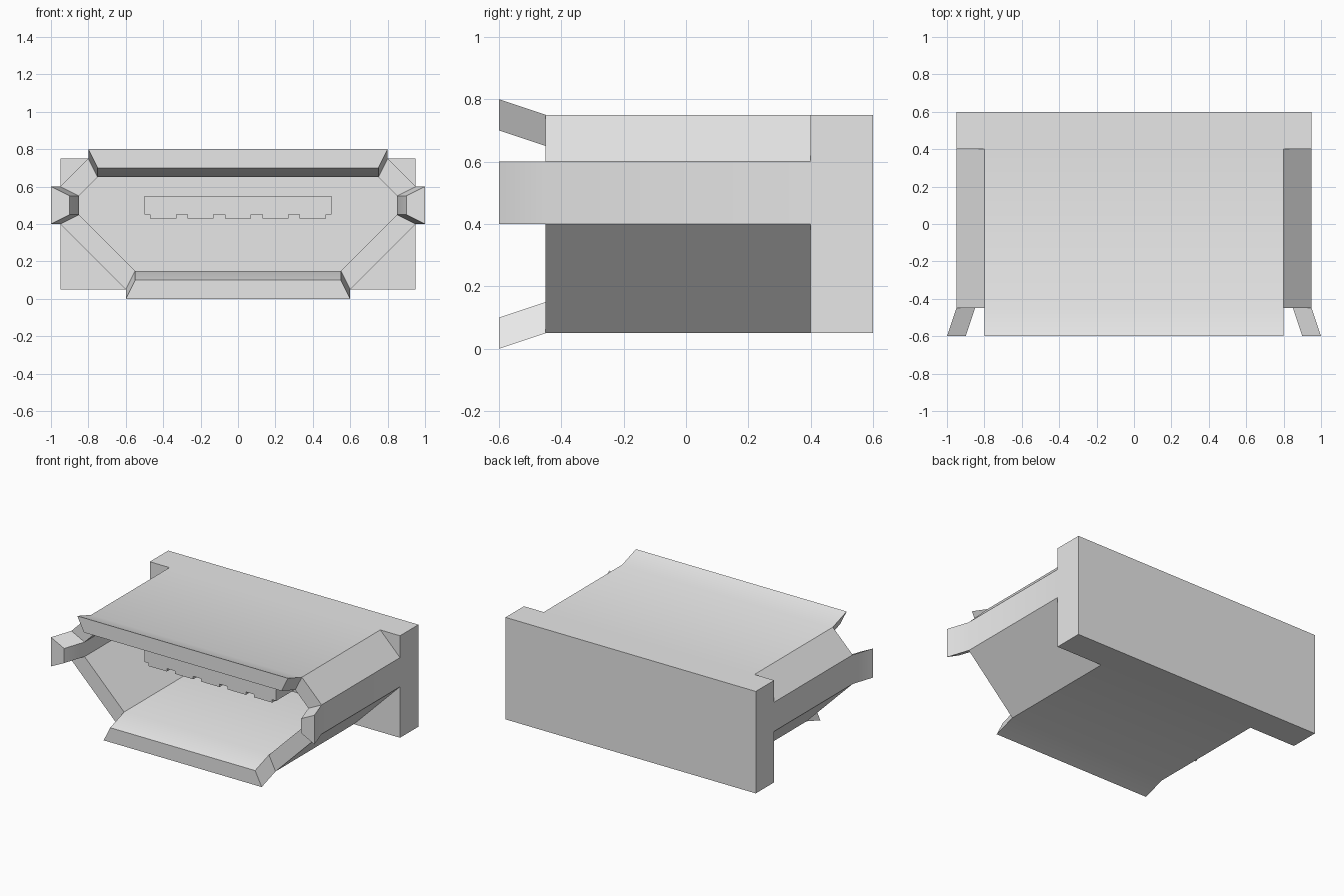
import bpy
import bmesh
import math
from mathutils import Vector

if "Cube" in bpy.data.objects:
    bpy.data.objects.remove(bpy.data.objects["Cube"], do_unlink=True)

# One light grey metal for every part
grey = bpy.data.materials.new("light_grey")
grey.use_nodes = True
grey.diffuse_color = (0.8, 0.8, 0.8, 1)
grey.node_tree.nodes["Principled BSDF"].inputs["Base Color"].default_value = (0.8, 0.8, 0.8, 1)


def finish(bm, name):
    bmesh.ops.recalc_face_normals(bm, faces=bm.faces)
    mesh = bpy.data.meshes.new(name)
    bm.to_mesh(mesh)
    bm.free()
    mesh.materials.append(grey)
    obj = bpy.data.objects.new(name, mesh)
    bpy.context.collection.objects.link(obj)
    return obj


def box(name, x, y, z):
    bm = bmesh.new()
    bmesh.ops.create_cube(bm, size=1)
    for v in bm.verts:
        v.co = [(r[0] + r[1]) / 2 + c * (r[1] - r[0]) for r, c in zip((x, y, z), v.co)]
    return finish(bm, name)


def mirrored(half):
    return half + [(-x, z) for x, z in reversed(half)]


FLARE_Y, RIM_Y, BLOCK_Y, BACK_Y = -0.6, -0.45, 0.4, 0.6
outer = mirrored([(0.6, 0.05), (0.95, 0.4), (0.95, 0.6), (0.8, 0.75)])
inner = mirrored([(0.55, 0.15), (0.85, 0.45), (0.85, 0.55), (0.75, 0.65)])
# Outward direction of the flared lip on each straight side, by edge index
flares = {1: (1, 0), 3: (0, 1), 5: (-1, 0), 7: (0, -1)}

bm = bmesh.new()


def ring(points, y):
    return [bm.verts.new((x, y, z)) for x, z in points]


def bridge(a, b):
    for i in range(len(a)):
        j = (i + 1) % len(a)
        bm.faces.new((a[i], a[j], b[j], b[i]))


# Eight-sided tube with a closed cavity
out_rim, out_end = ring(outer, RIM_Y), ring(outer, BLOCK_Y)
in_rim, in_end = ring(inner, RIM_Y), ring(inner, BLOCK_Y)
bridge(out_rim, out_end)
bridge(in_rim, in_end)
bm.faces.new(in_end)

# Rim: plain on the diagonals, flared lips on the straight sides
for i in range(8):
    j = (i + 1) % 8
    base = [out_rim[i], out_rim[j], in_rim[j], in_rim[i]]
    if i in flares:
        dx, dz = flares[i]
        shift = Vector((0.05 * dx, FLARE_Y - RIM_Y, 0.05 * dz))
        tip = [bm.verts.new(v.co + shift) for v in base]
        bridge(base, tip)
        bm.faces.new(tip)
    else:
        bm.faces.new(base)

# Rear block: square off the four diagonals, then extend to the back
block = []
for i, v in enumerate(out_end):
    block.append(v)
    if i % 2 == 0:
        after = out_end[i + 1]
        z = 0.05 if v.co.z < 0.5 and after.co.z < 0.5 else 0.75
        corner = bm.verts.new((math.copysign(0.95, v.co.x), BLOCK_Y, z))
        bm.faces.new((v, corner, after))
        block.append(corner)
back = [bm.verts.new((v.co.x, BACK_Y, v.co.z)) for v in block]
bridge(block, back)
bm.faces.new(back)

shell = finish(bm, "connector_shell")
bpy.ops.object.select_all(action="DESELECT")
shell.select_set(True)
bpy.context.view_layer.objects.active = shell
bpy.ops.object.shade_smooth_by_angle(angle=math.radians(30))

# Tongue with five contacts underneath
box("tongue", (-0.5, 0.5), (-0.3, BLOCK_Y), (0.45, 0.55))
for n in range(5):
    x = 0.2 * (n - 2)
    box(f"contact_{n + 1}", (x - 0.07, x + 0.07), (-0.3, BLOCK_Y), (0.43, 0.45))
